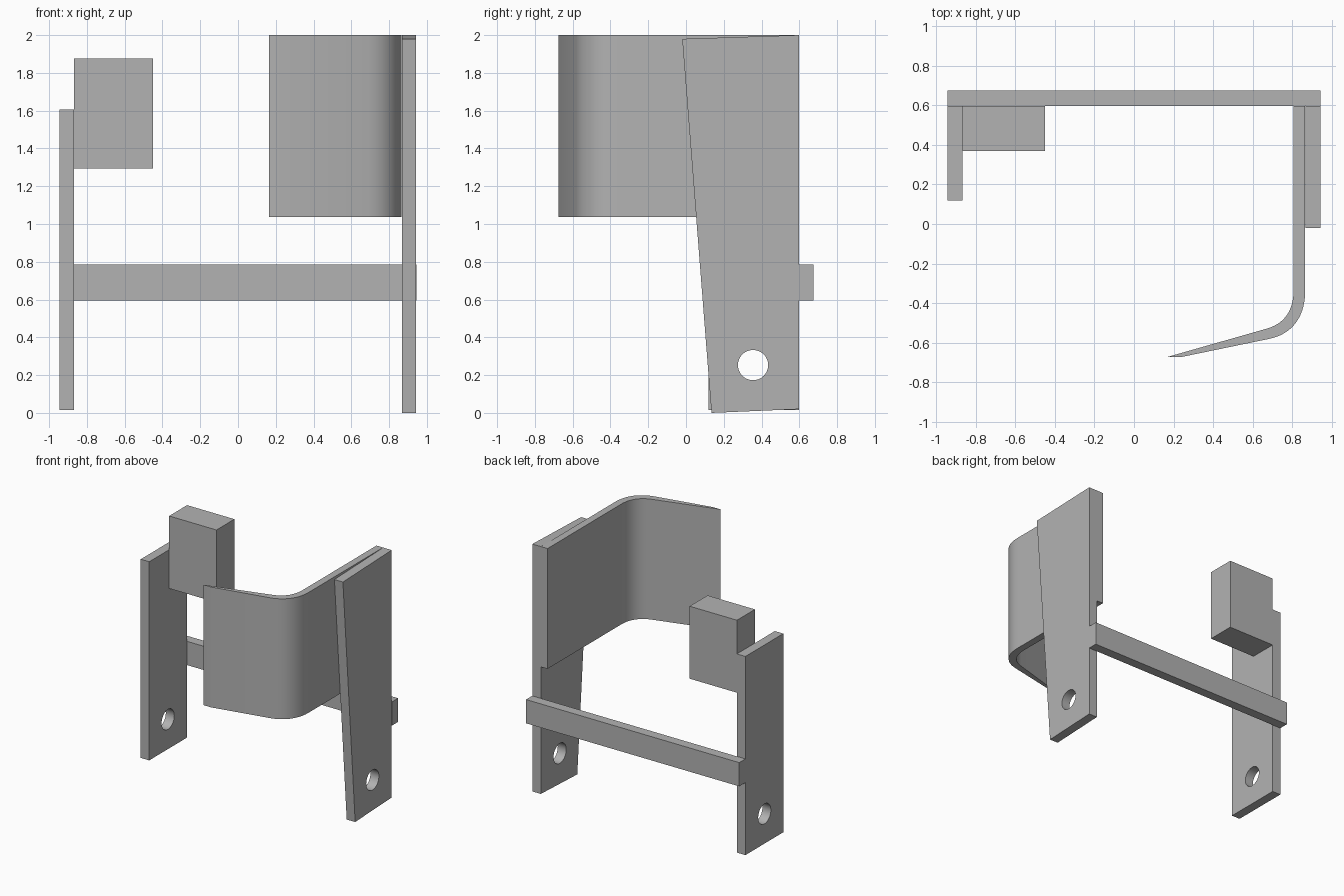
import bpy, bmesh, math
from mathutils import Vector
from mathutils.geometry import interpolate_bezier

if "Cube" in bpy.data.objects:
    bpy.data.objects.remove(bpy.data.objects["Cube"], do_unlink=True)

grey = bpy.data.materials.new("plain grey")
grey.use_nodes = True
grey.diffuse_color = (0.45, 0.45, 0.45, 1)
grey.node_tree.nodes["Principled BSDF"].inputs["Base Color"].default_value = grey.diffuse_color


def extrude(name, points, offset):
    """Extrude a closed outline along an offset into a solid."""
    bm = bmesh.new()
    face = bm.faces.new([bm.verts.new(p) for p in points])
    result = bmesh.ops.extrude_face_region(bm, geom=[face], use_keep_orig=True)
    moved = [v for v in result["geom"] if isinstance(v, bmesh.types.BMVert)]
    bmesh.ops.translate(bm, verts=moved, vec=offset)
    bmesh.ops.recalc_face_normals(bm, faces=bm.faces)
    mesh = bpy.data.meshes.new(name)
    bm.to_mesh(mesh)
    bm.free()
    mesh.materials.append(grey)
    obj = bpy.data.objects.new(name, mesh)
    bpy.context.collection.objects.link(obj)
    return obj


def activate(obj):
    bpy.ops.object.select_all(action="DESELECT")
    obj.select_set(True)
    bpy.context.view_layer.objects.active = obj


def box(name, low, high):
    (x0, y0, z0), (x1, y1, z1) = low, high
    return extrude(name, [(x0, y0, z0), (x1, y0, z0), (x1, y1, z0), (x0, y1, z0)],
                   (0, 0, z1 - z0))


def side_plate(name, x, outline):
    """Upright plate with a round hole bored near the foot."""
    plate = extrude(name, [(x, y, z) for y, z in outline], (0.075, 0, 0))
    bpy.ops.mesh.primitive_cylinder_add(vertices=48, radius=0.08, depth=0.4,
                                        location=(x + 0.0375, 0.355, 0.253),
                                        rotation=(0, math.pi / 2, 0))
    cutter = bpy.context.object
    cutter.name = name + "_hole_cutter"
    cutter.hide_render = True
    cutter.data.materials.append(grey)
    cut = plate.modifiers.new("hole", "BOOLEAN")
    cut.operation = "DIFFERENCE"
    cut.solver = "EXACT"
    cut.object = cutter
    activate(plate)
    bpy.ops.object.modifier_apply(modifier=cut.name)
    bpy.data.objects.remove(cutter, do_unlink=True)
    bpy.ops.object.shade_smooth_by_angle(angle=math.radians(30))


# Upright plates: tall tapered one and shorter straight one
side_plate("left_upright", 0.868, [(0.135, 0), (0.597, 0.02), (0.597, 2), (-0.02, 1.98)])
side_plate("right_upright", -0.944, [(0.118, 0.015), (0.597, 0.015),
                                     (0.597, 1.605), (0.118, 1.605)])

# Rear cross bar and block on the short upright
box("cross_bar", (-0.944, 0.597, 0.595), (0.944, 0.675, 0.785))
box("side_block", (-0.869, 0.37, 1.295), (-0.45, 0.597, 1.875))


def bend(*points):
    return interpolate_bezier(*[Vector((x, y, 1.037)) for x, y in points], 20)


# Curved front guard, tapering to a thin edge
outer = bend((0.866, -0.34), (0.866, -0.47), (0.80, -0.555), (0.69, -0.58))
inner = bend((0.808, -0.33), (0.808, -0.44), (0.76, -0.505), (0.67, -0.53))
outline = [(0.866, 0.597, 1.037)] + outer + [(0.235, -0.674, 1.037), (0.165, -0.674, 1.037)]
outline += inner[::-1] + [(0.808, 0.597, 1.037)]
guard = extrude("curved_guard", outline, (0, 0, 0.963))
activate(guard)
bpy.ops.object.shade_smooth_by_angle(angle=math.radians(30))
